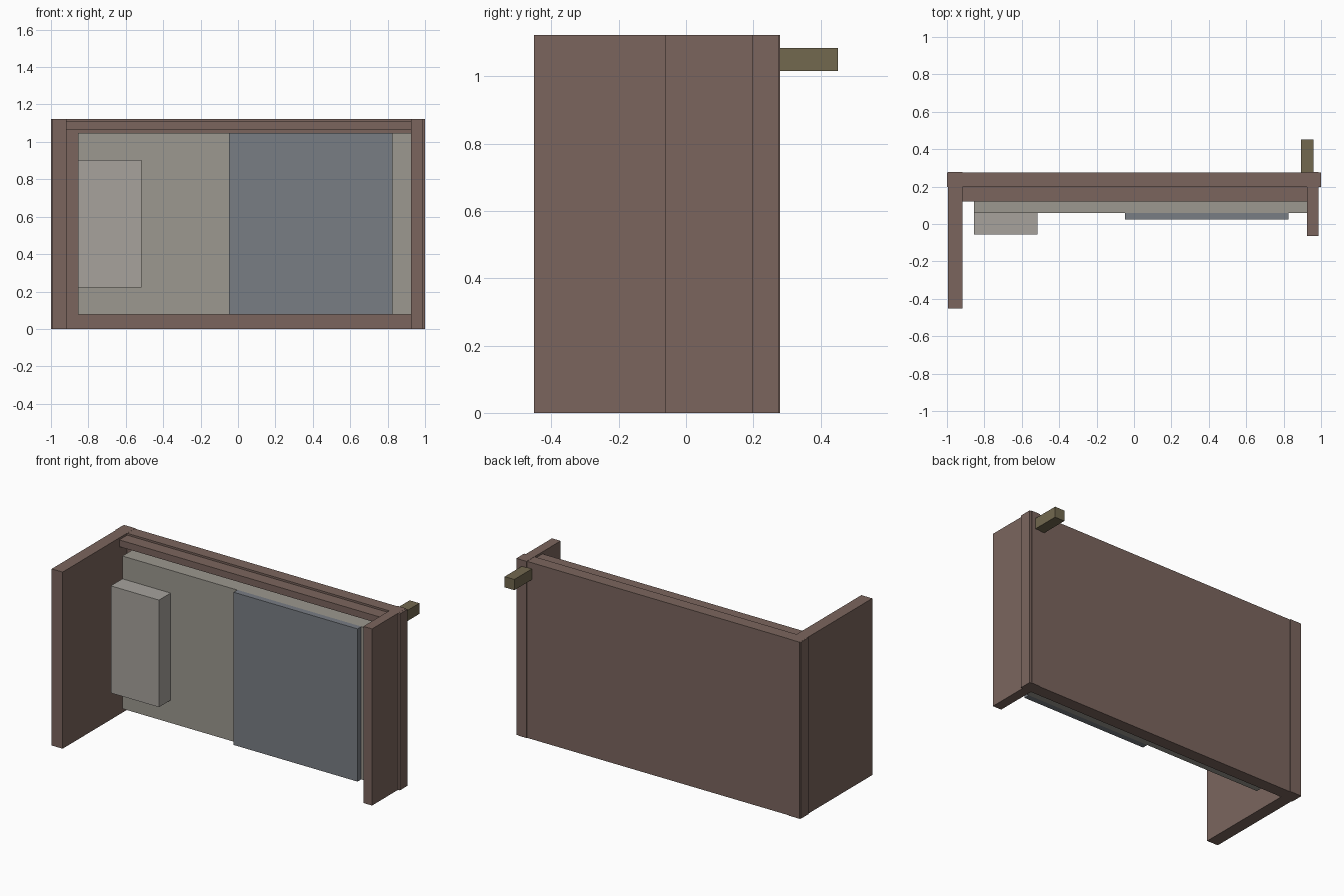
import bpy
import bmesh
from mathutils import Matrix, Vector

if "Cube" in bpy.data.objects:
    bpy.data.objects.remove(bpy.data.objects["Cube"])


def material(name, rgb):
    m = bpy.data.materials.new(name)
    m.diffuse_color = (*rgb, 1)
    m.use_nodes = True
    m.node_tree.nodes["Principled BSDF"].inputs["Base Color"].default_value = m.diffuse_color
    return m


BROWN = material("brown", (0.198, 0.131, 0.111))
GREY = material("warm_grey", (0.332, 0.315, 0.276))
LIGHT = material("light_grey", (0.385, 0.365, 0.335))
BLUE = material("slate_blue", (0.191, 0.206, 0.231))
OLIVE = material("olive", (0.168, 0.138, 0.078))


def box(name, x, y, z, mat):
    """Box from (min, max) ranges on each axis."""
    lo, hi = Vector((x[0], y[0], z[0])), Vector((x[1], y[1], z[1]))
    bm = bmesh.new()
    bmesh.ops.create_cube(bm, size=1, matrix=Matrix.Diagonal((*(hi - lo), 1)))
    mesh = bpy.data.meshes.new(name)
    bm.to_mesh(mesh)
    bm.free()
    mesh.materials.append(mat)
    obj = bpy.data.objects.new(name, mesh)
    obj.location = (lo + hi) / 2
    bpy.context.collection.objects.link(obj)
    return obj


# Shell: back wall, long left wall, short right wall
box("back_wall", (-1, 1), (0.198, 0.275), (0, 1.122), BROWN)
box("left_wall", (-0.995, -0.918), (-0.451, 0.279), (0, 1.123), BROWN)
box("right_wall", (0.926, 0.987), (-0.063, 0.279), (0, 1.123), BROWN)

# Rail along the top of the back wall
box("top_rail", (-0.92, 0.926), (0.119, 0.198), (1.067, 1.11), BROWN)

# Layered panels on the back wall
box("backing_panel", (-0.855, 0.926), (0.06, 0.198), (0.076, 1.047), GREY)
box("sliding_panel", (-0.047, 0.825), (0.023, 0.062), (0.076, 1.047), BLUE)
box("raised_block", (-0.855, -0.516), (-0.057, 0.062), (0.221, 0.902), LIGHT)

# Bracket stub on the rear
box("rear_bracket", (0.892, 0.96), (0.27, 0.451), (1.015, 1.083), OLIVE)
